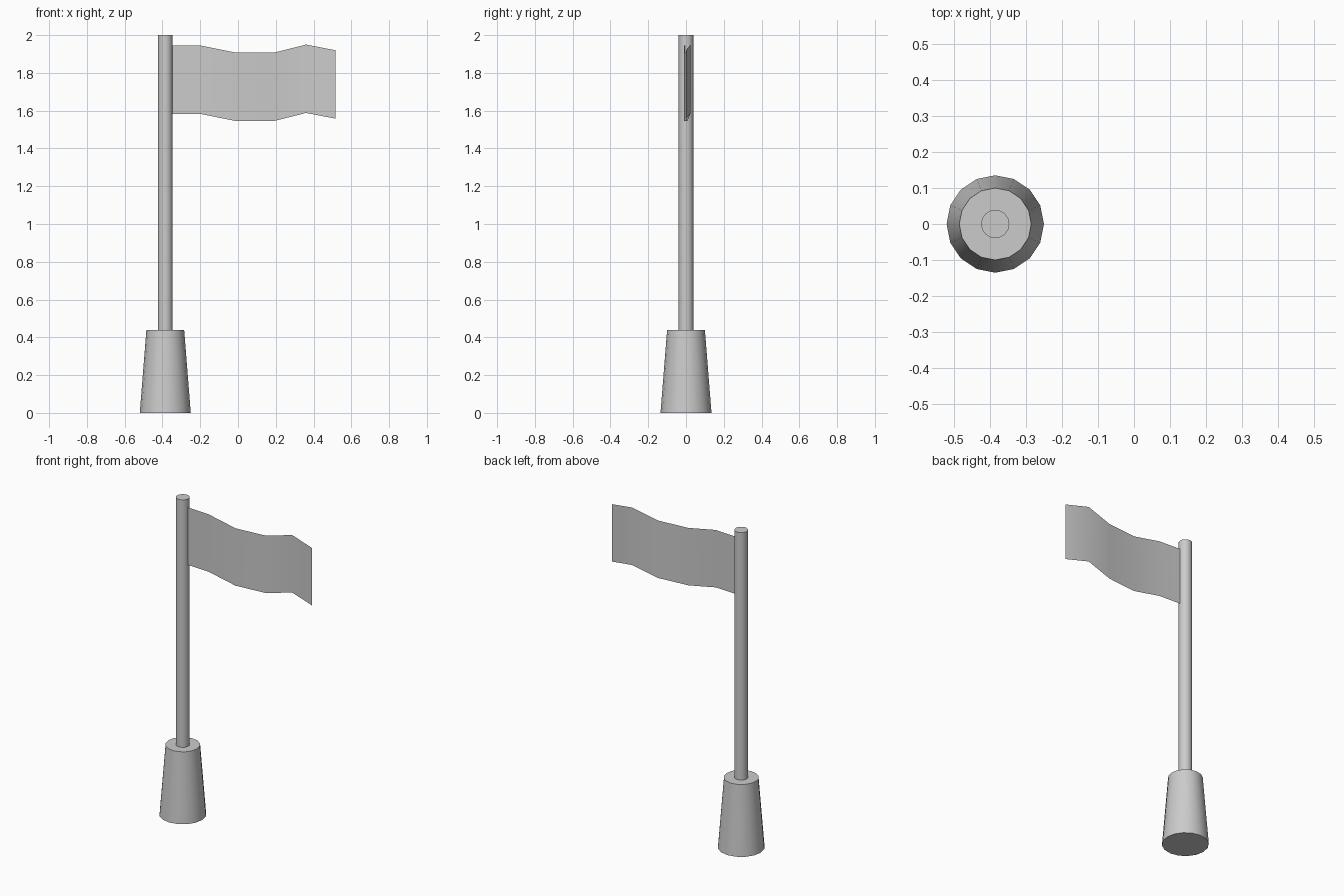
import bpy
import bmesh

cube = bpy.data.objects.get("Cube")
if cube:
    bpy.data.objects.remove(cube, do_unlink=True)

POLE_X = -0.385

grey = bpy.data.materials.new("plain grey")
grey.use_nodes = True
colour = (0.6, 0.6, 0.6, 1)
grey.diffuse_color = colour
grey.node_tree.nodes["Principled BSDF"].inputs["Base Color"].default_value = colour


def smooth(obj):
    bpy.ops.object.select_all(action='DESELECT')
    obj.select_set(True)
    bpy.context.view_layer.objects.active = obj
    bpy.ops.object.shade_smooth_by_angle()


def tapered_post(name, sides, r_bottom, r_top, z_bottom, z_top):
    height = z_top - z_bottom
    bpy.ops.mesh.primitive_cone_add(
        vertices=sides, radius1=r_bottom, radius2=r_top, depth=height,
        location=(POLE_X, 0, z_bottom + height / 2))
    obj = bpy.context.object
    obj.name = name
    obj.data.materials.append(grey)
    smooth(obj)


# Weighted foot and the pole standing in it
tapered_post("base", 16, 0.135, 0.1, 0, 0.44)
tapered_post("pole", 32, 0.039, 0.039, 0.43, 2)

# Waving flag: a single sheet swept down from its top edge
top_edge = [(POLE_X, 0, 1.945), (-0.2, -0.01, 1.945), (-0.01, -0.01, 1.907),
            (0.19, 0.008, 1.907), (0.36, 0.025, 1.95), (0.515, 0, 1.92)]
FLAG_HEIGHT = 0.362
bm = bmesh.new()
columns = [(bm.verts.new((x, y, z - FLAG_HEIGHT)), bm.verts.new((x, y, z)))
           for x, y, z in top_edge]
for (low_a, high_a), (low_b, high_b) in zip(columns, columns[1:]):
    bm.faces.new((low_a, low_b, high_b, high_a))
mesh = bpy.data.meshes.new("flag")
bm.to_mesh(mesh)
bm.free()
mesh.materials.append(grey)
flag = bpy.data.objects.new("flag", mesh)
bpy.context.collection.objects.link(flag)
smooth(flag)
